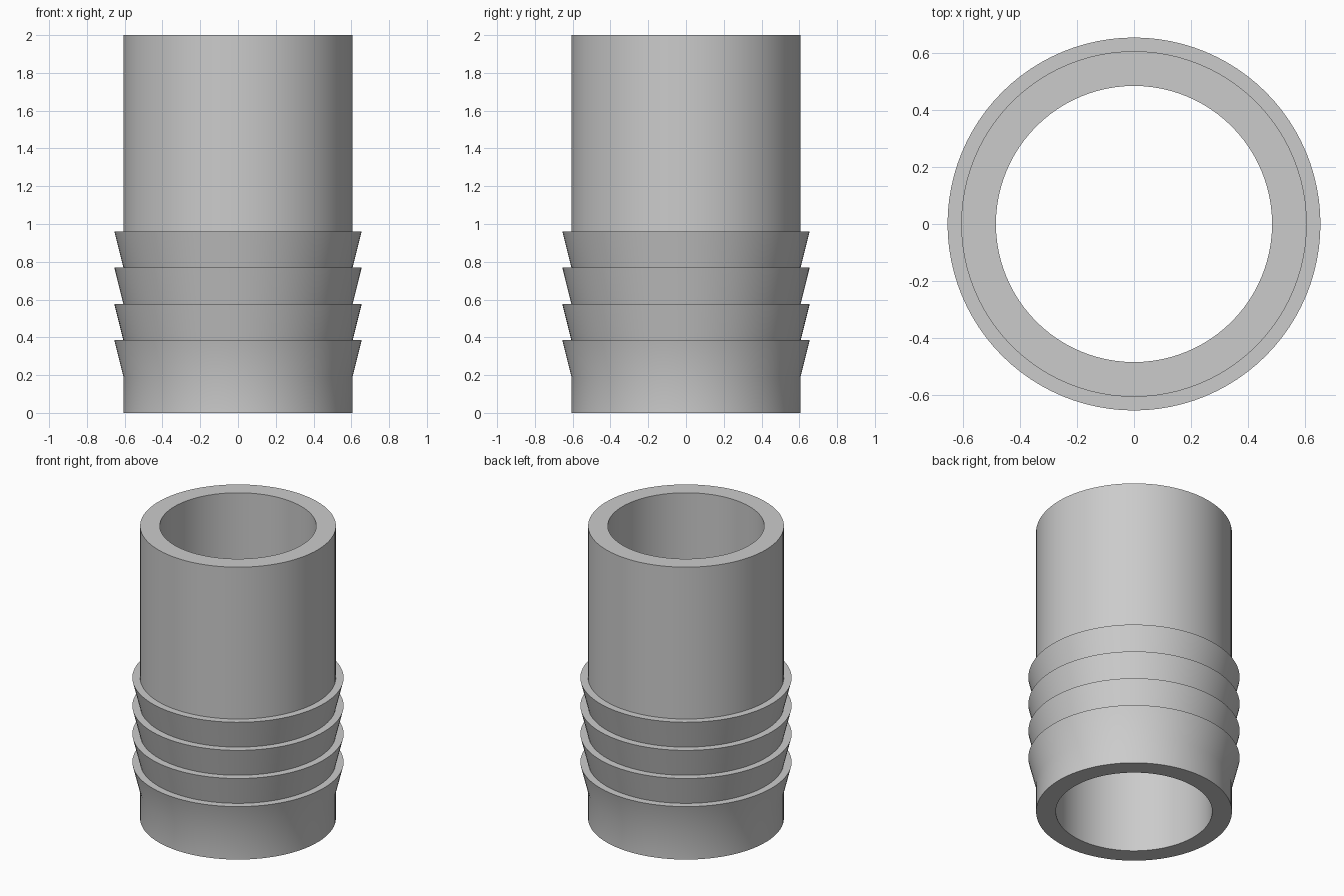
import bpy, bmesh, math

cube = bpy.data.objects.get("Cube")
if cube:
    bpy.data.objects.remove(cube, do_unlink=True)

HEIGHT, BORE, WALL, BARB = 2.0, 0.485, 0.607, 0.655
PITCH, BARBS, SEGMENTS = HEIGHT * 5 / 52, 4, 96

# Plain grey plastic
grey = bpy.data.materials.new("grey_plastic")
grey.use_nodes = True
colour = (0.6, 0.6, 0.6, 1)
grey.diffuse_color = colour
grey.node_tree.nodes["Principled BSDF"].inputs["Base Color"].default_value = colour

# Closed wall section: bore, then the outside with its stacked barbs
profile = [(BORE, HEIGHT), (BORE, 0), (WALL, 0)]
for i in range(1, BARBS + 1):
    profile += [(WALL, i * PITCH), (BARB, (i + 1) * PITCH)]
profile += [(WALL, (BARBS + 1) * PITCH), (WALL, HEIGHT)]

# Revolve the section into the hose connector
bm = bmesh.new()
verts = [bm.verts.new((r, 0, z)) for r, z in profile]
edges = [bm.edges.new((v, verts[(i + 1) % len(verts)])) for i, v in enumerate(verts)]
bmesh.ops.spin(bm, geom=verts + edges, cent=(0, 0, 0), axis=(0, 0, 1),
               angle=math.tau, steps=SEGMENTS, use_merge=True)
bmesh.ops.remove_doubles(bm, verts=bm.verts[:], dist=0.0001)
bmesh.ops.recalc_face_normals(bm, faces=bm.faces[:])
mesh = bpy.data.meshes.new("barbed_hose_connector")
bm.to_mesh(mesh)
bm.free()
mesh.materials.append(grey)

connector = bpy.data.objects.new("barbed_hose_connector", mesh)
bpy.context.collection.objects.link(connector)
bpy.context.view_layer.objects.active = connector
connector.select_set(True)
bpy.ops.object.shade_smooth_by_angle(angle=math.radians(30))
